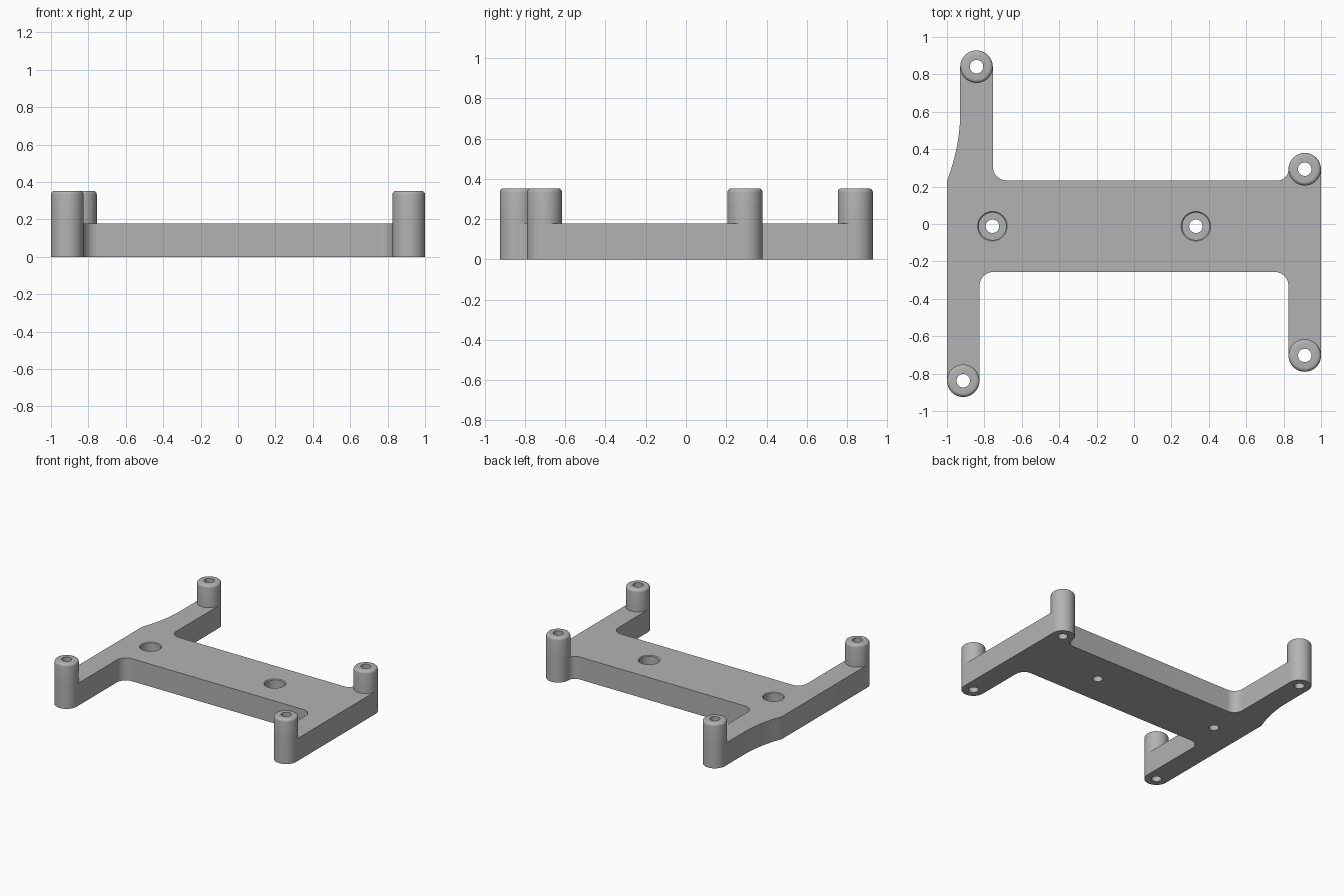
import bpy, bmesh
from math import sin, cos, pi, radians
from mathutils import Vector

cube = bpy.data.objects.get("Cube")
if cube:
    bpy.data.objects.remove(cube, do_unlink=True)

PLATE_H, POST_H = 0.178, 0.353
POST_R, HOLE_R, BORE_R = 0.087, 0.036, 0.073
SEGS = 48
POSTS = {
    "back_right_post": (-0.842, 0.841),
    "back_left_post": (0.913, 0.293),
    "front_left_post": (0.913, -0.703),
    "front_right_post": (-0.913, -0.838),
}
BORES = [(-0.757, -0.012), (0.331, -0.012)]

grey = bpy.data.materials.new("grey plastic")
grey.use_nodes = True
colour = (0.45, 0.45, 0.45, 1)
grey.diffuse_color = colour
grey.node_tree.nodes["Principled BSDF"].inputs["Base Color"].default_value = colour


def make_object(name, bm):
    bmesh.ops.recalc_face_normals(bm, faces=bm.faces)
    mesh = bpy.data.meshes.new(name)
    bm.to_mesh(mesh)
    bm.free()
    mesh.materials.append(grey)
    obj = bpy.data.objects.new(name, mesh)
    bpy.context.collection.objects.link(obj)
    return obj


def smooth(obj):
    bpy.ops.object.select_all(action="DESELECT")
    obj.select_set(True)
    bpy.context.view_layer.objects.active = obj
    bpy.ops.object.shade_smooth_by_angle(angle=radians(35))


def lathe(name, profile, centre):
    """Turn a (radius, height) profile around a vertical axis."""
    bm = bmesh.new()
    verts = [bm.verts.new((r, 0, z)) for r, z in profile]
    edges = [bm.edges.new(pair) for pair in zip(verts, verts[1:])]
    bmesh.ops.spin(bm, geom=verts + edges, cent=(0, 0, 0), axis=(0, 0, 1),
                   angle=2 * pi, steps=SEGS)
    bmesh.ops.remove_doubles(bm, verts=bm.verts, dist=1e-5)
    bmesh.ops.translate(bm, verts=bm.verts, vec=(*centre, 0))
    return make_object(name, bm)


def arc(centre, radius, start, end, steps):
    return [(centre[0] + radius * cos(radians(start + (end - start) * i / steps)),
             centre[1] + radius * sin(radians(start + (end - start) * i / steps)))
            for i in range(steps + 1)]


def fillet(x, y, sx, sy, radius, start, end):
    """Round an inner corner; sx and sy point to the open side."""
    return arc((x + sx * radius, y + sy * radius), radius, start, end, 12)


# Plate outline, anticlockwise from the front right arm
half = SEGS // 2
outline = arc(POSTS["front_right_post"], POST_R, 180, 360, half)
outline += fillet(-0.826, -0.256, 1, -1, 0.075, 180, 90)
outline += fillet(0.826, -0.256, -1, -1, 0.075, 90, 0)
outline += arc(POSTS["front_left_post"], POST_R, 180, 360, half)
outline += arc(POSTS["back_left_post"], POST_R, 0, 180, half)
outline += fillet(0.826, 0.233, -1, 1, 0.058, 360, 270)
outline += fillet(-0.755, 0.233, 1, 1, 0.075, 270, 180)
outline += arc(POSTS["back_right_post"], POST_R, 0, 180, half)
# Gentle flare of the back right arm into the body
outline += [(-0.929 - 0.071 * (i / 12) ** 2, 0.6 - 0.37 * i / 12) for i in range(13)]

bm = bmesh.new()
face = bm.faces.new([bm.verts.new((x, y, 0)) for x, y in outline])
result = bmesh.ops.extrude_face_region(bm, geom=[face])
bmesh.ops.translate(bm, vec=Vector((0, 0, PLATE_H)),
                    verts=[g for g in result["geom"] if isinstance(g, bmesh.types.BMVert)])
plate = make_object("base_plate", bm)

# Screw holes, plain under the posts and counterbored in the body
low, high = -0.05, PLATE_H + 0.05
plain = [(0, low), (HOLE_R, low), (HOLE_R, high), (0, high)]
floor = PLATE_H - 0.1
stepped = [(0, low), (HOLE_R, low), (HOLE_R, floor), (BORE_R, floor),
           (BORE_R, PLATE_H - 0.006), (BORE_R + 0.006, PLATE_H),
           (BORE_R + 0.006, high), (0, high)]
cutters = [lathe("hole_cutter", plain, c) for c in POSTS.values()]
cutters += [lathe("counterbore_cutter", stepped, c) for c in BORES]
for cutter in cutters:
    cutter.hide_render = True
    mod = plate.modifiers.new("hole", "BOOLEAN")
    mod.operation = "DIFFERENCE"
    mod.solver = "EXACT"
    mod.object = cutter
bpy.context.view_layer.objects.active = plate
for mod in list(plate.modifiers):
    bpy.ops.object.modifier_apply(modifier=mod.name)
for cutter in cutters:
    bpy.data.objects.remove(cutter, do_unlink=True)
smooth(plate)

# Hollow posts with a rounded top rim
ROUND = 0.02
rim = arc((POST_R - ROUND, POST_H - ROUND), ROUND, 0, 90, 5)
profile = [(POST_R, PLATE_H)] + rim + [(HOLE_R, POST_H), (HOLE_R, PLATE_H)]
for name, centre in POSTS.items():
    smooth(lathe(name, profile, centre))
